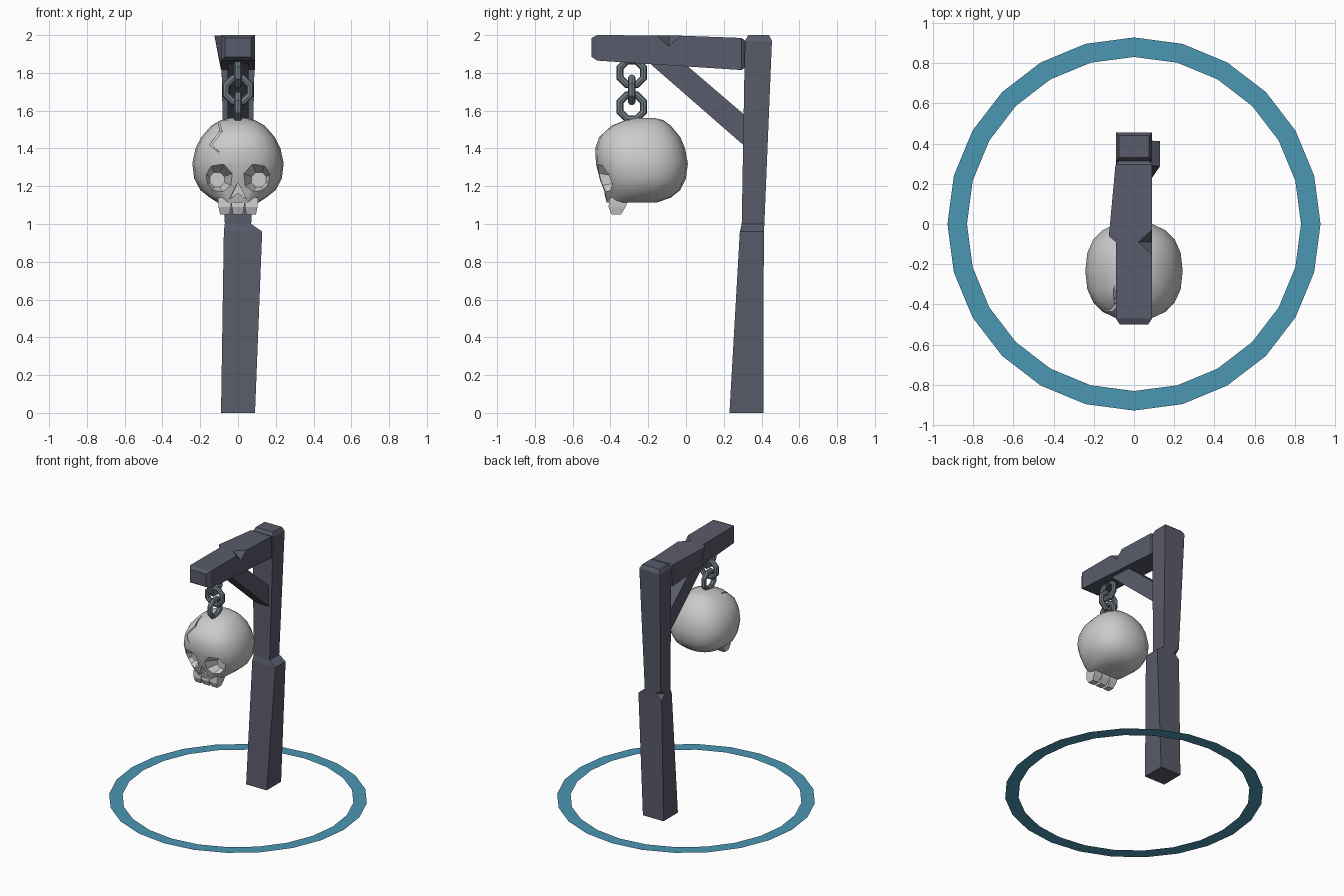
import bpy, bmesh
from math import pi, cos, sin, radians
from mathutils import Vector
from mathutils.bvhtree import BVHTree

if "Cube" in bpy.data.objects:
    bpy.data.objects.remove(bpy.data.objects["Cube"])


def material(name, color):
    m = bpy.data.materials.new(name)
    m.diffuse_color = (*color, 1)
    m.use_nodes = True
    m.node_tree.nodes["Principled BSDF"].inputs["Base Color"].default_value = m.diffuse_color
    return m


WOOD = material("dark_wood", (0.10, 0.105, 0.145))
IRON = material("iron", (0.17, 0.21, 0.24))
BLUE = material("ring_blue", (0.07, 0.31, 0.46))


def finish(bm, name, mat=None):
    me = bpy.data.meshes.new(name)
    bm.to_mesh(me)
    bm.free()
    ob = bpy.data.objects.new(name, me)
    bpy.context.collection.objects.link(ob)
    if mat:
        me.materials.append(mat)
    return ob


def loft_bm(rings):
    bm = bmesh.new()
    vs = [[bm.verts.new(p) for p in r] for r in rings]
    n = len(vs[0])
    for a, b in zip(vs, vs[1:]):
        for i in range(n):
            j = (i + 1) % n
            bm.faces.new((a[i], a[j], b[j], b[i]))
    bm.faces.new(vs[0])
    bm.faces.new(vs[-1])
    bmesh.ops.recalc_face_normals(bm, faces=bm.faces)
    return bm


def loft(name, rings, mat=None):
    return finish(loft_bm(rings), name, mat)


def octahedron(name, loc, radii):
    x, y, z = radii
    bm = bmesh.new()
    pts = [(x, 0, 0), (-x, 0, 0), (0, y, 0), (0, -y, 0), (0, 0, z), (0, 0, -z)]
    for p in pts:
        bm.verts.new(Vector(p) + Vector(loc))
    bmesh.ops.convex_hull(bm, input=bm.verts)
    return finish(bm, name)


def smooth(ob, angle):
    bpy.ops.object.select_all(action='DESELECT')
    ob.select_set(True)
    bpy.context.view_layer.objects.active = ob
    bpy.ops.object.shade_smooth_by_angle(angle=radians(angle))


def carve(ob, cutter):
    m = ob.modifiers.new("cut", 'BOOLEAN')
    m.operation, m.solver, m.object = 'DIFFERENCE', 'EXACT', cutter
    bpy.context.view_layer.objects.active = ob
    bpy.ops.object.modifier_apply(modifier=m.name)
    bpy.data.objects.remove(cutter)


# flat ground ring
bm = bmesh.new()
loops = [[bm.verts.new((r * cos(i * pi / 12), r * sin(i * pi / 12), 0)) for i in range(24)]
         for r in (0.83, 0.927)]
for i in range(24):
    j = (i + 1) % 24
    bm.faces.new((loops[0][i], loops[1][i], loops[1][j], loops[0][j]))
finish(bm, "ground_ring", BLUE)

# leaning post with a splintered step
post = loft("post", [[(x0, y0, z), (x1, y0, z), (x1, y1, z), (x0, y1, z)]
                     for z, x0, x1, y0, y1 in (
    (0.00, -.09, .09, .23, .41),
    (0.96, -.075, .128, .285, .412),
    (1.00, -.07, .07, .295, .415),
    (1.97, -.09, .09, .312, .455),
    (2.00, -.075, .075, .33, .44))], WOOD)
carve(post, octahedron("post_notch", (-.075, .415, .99), (.05, .05, .045)))

# top beam, left side bulging at the top edge
beam = loft("beam", [[(x0, y, z0), (.09 - c, y, z0), (.09 - c, y, z1), (xt, y, z1)]
                     for y, x0, xt, c, z0, z1 in (
    (-.50, -.07, -.07, .02, 1.885, 1.985),
    (-.47, -.09, -.09, 0, 1.865, 2.0),
    (-.09, -.09, -.09, 0, 1.84, 1.998),
    (-.06, -.09, -.125, 0, 1.838, 1.998),
    (.295, -.09, -.092, 0, 1.815, 1.985),
    (.32, -.07, -.07, .02, 1.835, 1.965))], WOOD)
carve(beam, octahedron("beam_notch", (.09, -.09, 2.0), (.07, .065, .06)))

# diagonal brace
side = [(-.22, 1.875), (-.02, 1.86), (.33, 1.56), (.33, 1.395)]
loft("brace", [[(x, y, z) for y, z in side] for x in (-.055, .055)], WOOD)

# three octagonal chain links
for i, z in enumerate((1.80, 1.71, 1.62)):
    bpy.ops.mesh.primitive_torus_add(
        major_segments=8, minor_segments=8, major_radius=.068, minor_radius=.02,
        location=(0, -.287, z), rotation=(pi / 2, pi / 8, 0 if i == 1 else pi / 2))
    link = bpy.context.object
    link.name = f"chain_link_{i + 1}"
    link.data.materials.append(IRON)
    smooth(link, 40)

# cranium from rounded horizontal sections
def section(z, hw, yf, yb, n=20, e=0.84):
    def s(v):
        return abs(v) ** e * (1 if v > 0 else -1)
    cy, hy = (yf + yb) / 2, (yb - yf) / 2
    return [(hw * s(cos(t)), cy + hy * s(sin(t)), z)
            for t in (2 * pi * i / n for i in range(n))]


bm = loft_bm([section(*r) for r in (
    (1.115, .11, -.42, -.15), (1.14, .15, -.427, -.08), (1.18, .20, -.437, -.03),
    (1.24, .232, -.457, 0), (1.32, .242, -.477, .01), (1.40, .225, -.48, -.005),
    (1.46, .195, -.46, -.03), (1.52, .142, -.395, -.08), (1.55, .09, -.32, -.12),
    (1.562, .04, -.255, -.17))])
surface = BVHTree.FromBMesh(bm)
skull = finish(bm, "skull")

# eye sockets
for sx in (-1, 1):
    carve(skull, loft("eye_cutter", [
        [(sx * .11 + r * cos(t), y, 1.235 + r * sin(t))
         for t in (pi / 8 + i * pi / 4 for i in range(8))]
        for y, r in ((-.56, .122), (-.43, .074), (-.36, .042))]))

# notched triangular nose opening
nose = [(0, 1.22), (.05, 1.13), (0, 1.165), (-.05, 1.13)]
carve(skull, loft("nose_cutter", [[(x * k, y, z) for x, z in nose]
                                  for y, k in ((-.55, 1), (-.39, .9))]))

# forehead crack following the surface
rings = []
for x, z, w in ((-.10, 1.535, .003), (-.09, 1.49, .006), (-.145, 1.42, .006), (-.10, 1.38, .003)):
    y = surface.ray_cast(Vector((x, -1, z)), Vector((0, 1, 0)))[0].y
    rings.append([(x - w, y - .06, z), (x + w, y - .06, z), (x + w, y + .014, z), (x - w, y + .014, z)])
carve(skull, loft("crack_cutter", rings))
smooth(skull, 35)

# three tapered teeth
for i in (-1, 0, 1):
    loft(f"tooth_{i + 2}", [[(i * .07 + a * w, y, z) for a, y in ((-1, y0), (1, y0), (1, y1), (-1, y1))]
                            for z, w, y0, y1 in ((1.05, .025, -.395, -.345),
                                                 (1.09, .033, -.41, -.32),
                                                 (1.14, .036, -.405, -.30))])
